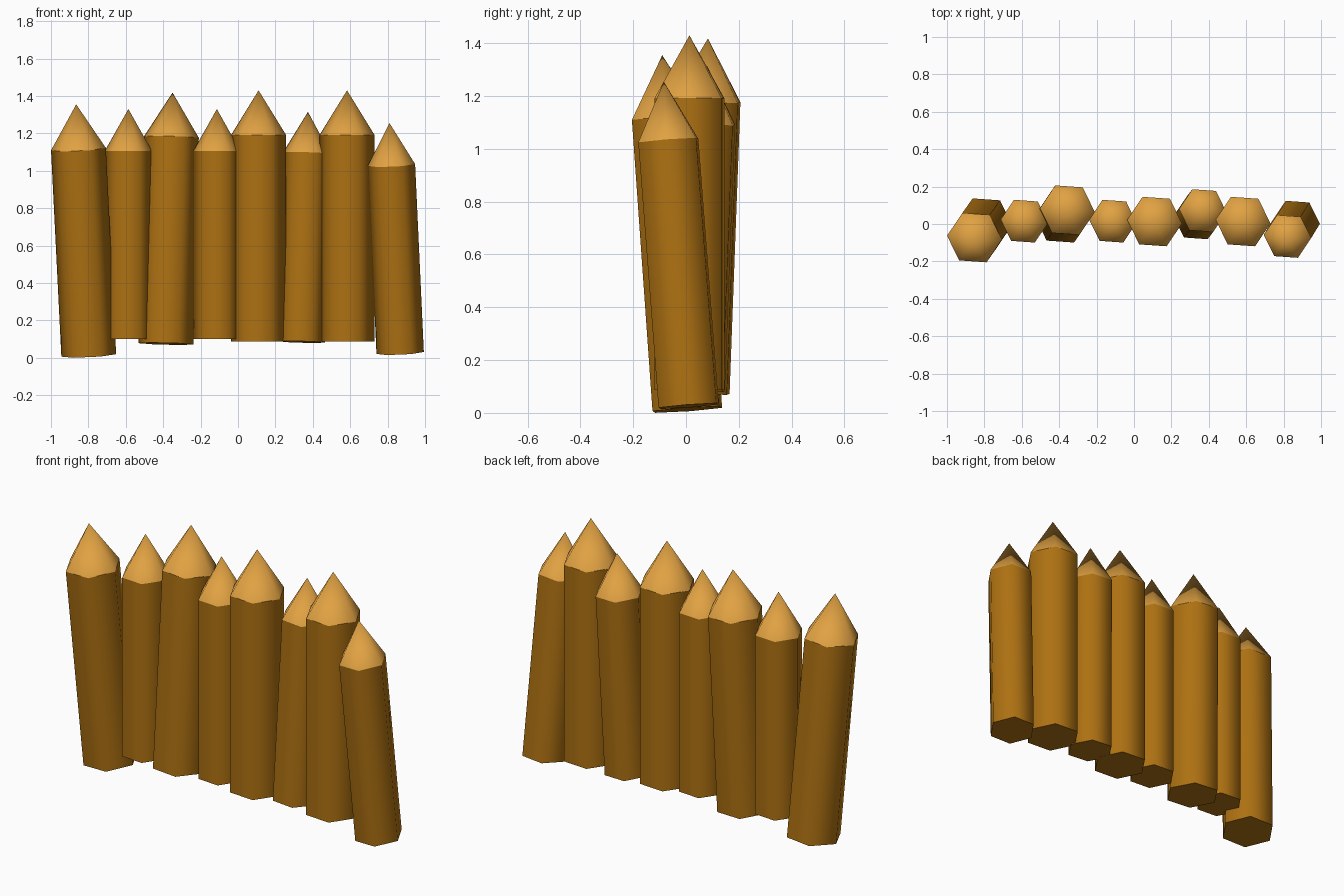
import bpy, bmesh, math
from mathutils import Vector, Matrix

if "Cube" in bpy.data.objects:
    bpy.data.objects.remove(bpy.data.objects["Cube"])


def material(name, rgb):
    m = bpy.data.materials.new(name)
    m.diffuse_color = (*rgb, 1.0)
    m.use_nodes = True
    m.node_tree.nodes["Principled BSDF"].inputs["Base Color"].default_value = m.diffuse_color
    return m


bark = material("bark brown", (0.42, 0.165, 0.006))
wood = material("cut wood", (0.75, 0.36, 0.055))

SIDES = 6
TWIST = math.radians(-4)


def stake(name, base, apex, radius, tip):
    """Six-sided post from base to apex; the last 'tip' units form the point."""
    base, apex = Vector(base), Vector(apex)
    axis = apex - base
    length = axis.length
    lean = Vector((0, 0, 1)).rotation_difference(axis).to_matrix().to_4x4()
    place = Matrix.Translation(base) @ lean

    bm = bmesh.new()

    def ring(z):
        return [bm.verts.new((radius * math.cos(TWIST + math.tau * i / SIDES),
                              radius * math.sin(TWIST + math.tau * i / SIDES), z))
                for i in range(SIDES)]

    low, high = ring(0), ring(length - tip)
    point = bm.verts.new((0, 0, length))
    bm.faces.new(low[::-1])
    for i in range(SIDES):
        j = (i + 1) % SIDES
        side = bm.faces.new((low[i], low[j], high[j], high[i]))
        cone = bm.faces.new((high[i], high[j], point))
        side.smooth = cone.smooth = True
        cone.material_index = 1
        # Crisp rims between bottom, shaft and point
        bm.edges.get((low[i], low[j])).smooth = False
        bm.edges.get((high[i], high[j])).smooth = False
    bm.transform(place)

    mesh = bpy.data.meshes.new(name)
    bm.to_mesh(mesh)
    bm.free()
    mesh.materials.append(bark)
    mesh.materials.append(wood)
    bpy.context.collection.objects.link(bpy.data.objects.new(name, mesh))


THICK, THIN = 0.147, 0.127

# Leaning end stakes
stake("left_end_stake", (-0.798, 0.005, 0.013), (-0.865, -0.09, 1.355), THICK, 0.24)
stake("right_end_stake", (0.867, 0.01, 0.026), (0.81, -0.084, 1.255), THIN, 0.225)

# Upright stakes
for i, x in enumerate((-0.586, -0.113)):
    stake(f"thin_stake_{i + 1}", (x, 0.015, 0.10), (x, 0.015, 1.33), THIN, 0.225)
for i, x in enumerate((0.11, 0.583)):
    stake(f"thick_stake_{i + 1}", (x, 0.013, 0.087), (x, 0.013, 1.43), THICK, 0.238)

# Stakes leaning backwards
stake("thick_back_stake", (-0.385, 0.033, 0.075), (-0.35, 0.083, 1.418), THICK, 0.238)
stake("thin_back_stake", (0.338, 0.033, 0.085), (0.374, 0.08, 1.315), THIN, 0.22)
